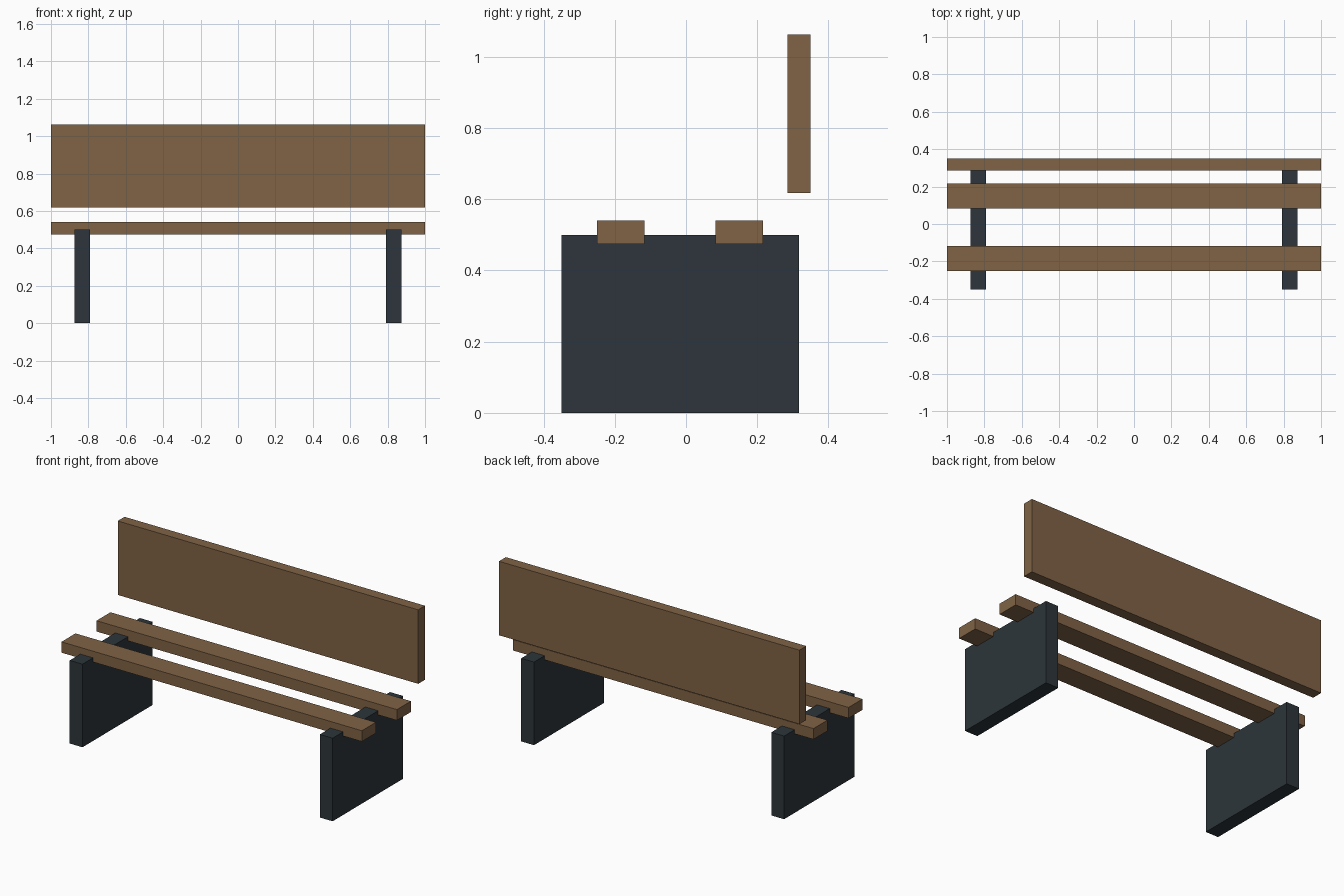
import bpy
import bmesh
from mathutils import Vector

cube = bpy.data.objects.get("Cube")
if cube:
    bpy.data.objects.remove(cube, do_unlink=True)


def make_material(name, rgb):
    mat = bpy.data.materials.new(name)
    mat.use_nodes = True
    colour = (*rgb, 1.0)
    mat.diffuse_color = colour
    mat.node_tree.nodes["Principled BSDF"].inputs["Base Color"].default_value = colour
    return mat


def add_box(name, low, high, mat):
    """Flat-faced box between two opposite corners."""
    low, high = Vector(low), Vector(high)
    size, centre = high - low, (low + high) / 2
    bm = bmesh.new()
    bmesh.ops.create_cube(bm, size=1)
    bmesh.ops.scale(bm, vec=size, verts=bm.verts)
    mesh = bpy.data.meshes.new(name)
    bm.to_mesh(mesh)
    bm.free()
    mesh.materials.append(mat)
    obj = bpy.data.objects.new(name, mesh)
    obj.location = centre
    bpy.context.collection.objects.link(obj)
    return obj


wood = make_material("brown wood", (0.216, 0.125, 0.06))
slate = make_material("dark slate", (0.026, 0.036, 0.043))

# Slab legs, one on each side
for side, sign in (("left", 1), ("right", -1)):
    inner, outer = sorted((sign * 0.79, sign * 0.875))
    add_box(f"{side}_leg", (inner, -0.35, 0), (outer, 0.317, 0.5), slate)

# Seat slats, sunk slightly into the legs
for place, y in (("front", -0.25), ("rear", 0.083)):
    add_box(f"{place}_seat_slat", (-1, y, 0.475), (1, y + 0.133, 0.54), wood)

# Free-standing backrest board
add_box("backrest", (-1, 0.285, 0.618), (1, 0.35, 1.063), wood)
